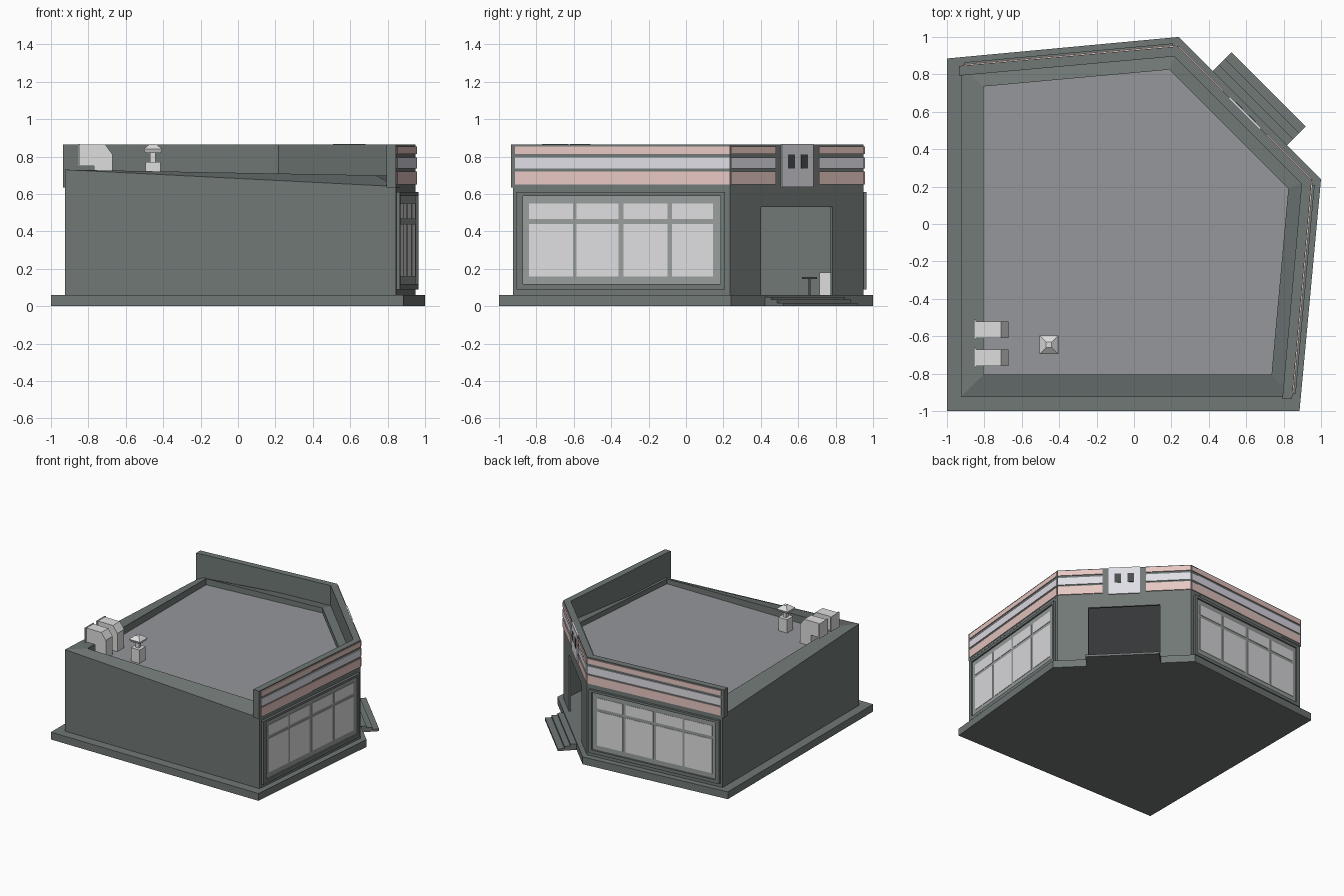
import bpy, bmesh
from mathutils import Vector

if "Cube" in bpy.data.objects:
    bpy.data.objects.remove(bpy.data.objects["Cube"])


def mat(name, r, g, b):
    m = bpy.data.materials.new(name)
    lin = lambda c: ((c / 255 + 0.055) / 1.055) ** 2.4
    m.diffuse_color = (lin(r), lin(g), lin(b), 1)
    m.use_nodes = True
    m.node_tree.nodes["Principled BSDF"].inputs["Base Color"].default_value = m.diffuse_color
    return m


WALL = mat("wall_grey_green", 112, 120, 118)
ROOF = mat("roof_grey", 149, 151, 156)
TRIM = mat("window_trim_grey", 152, 158, 157)
GLASS = mat("pale_glass", 222, 222, 224)
PINK = mat("pink_stripe", 232, 200, 196)
LILAC = mat("lilac_white", 224, 222, 230)
METAL = mat("light_metal", 222, 222, 222)
DARK = mat("dark_grey", 72, 76, 76)


def finish(name, bm, m):
    bmesh.ops.recalc_face_normals(bm, faces=bm.faces)
    me = bpy.data.meshes.new(name)
    bm.to_mesh(me)
    bm.free()
    me.materials.append(m)
    ob = bpy.data.objects.new(name, me)
    bpy.context.collection.objects.link(ob)
    return ob


def loft(bm, loops, cap=True, cyclic=False):
    """Skin a list of equal vertex loops."""
    rows = [[bm.verts.new(p) for p in loop] for loop in loops]
    n = len(rows[0])
    pairs = list(zip(rows, rows[1:])) + ([(rows[-1], rows[0])] if cyclic else [])
    for a, b in pairs:
        for i in range(n):
            j = (i + 1) % n
            bm.faces.new((a[i], a[j], b[j], b[i]))
    if cap and not cyclic:
        bm.faces.new(rows[0])
        bm.faces.new(rows[-1])


def at(poly, z):
    zs = z if isinstance(z, list) else [z] * len(poly)
    return [(p[0], p[1], h) for p, h in zip(poly, zs)]


def inset(poly, t):
    """Offset a counter-clockwise outline inward."""
    out, n = [], len(poly)
    for i in range(n):
        p = Vector(poly[i])
        d1 = (p - Vector(poly[i - 1])).normalized()
        d2 = (Vector(poly[(i + 1) % n]) - p).normalized()
        n1, n2 = Vector((-d1.y, d1.x)), Vector((-d2.y, d2.x))
        out.append(p + (n1 + n2) * (t / (1 + n1.dot(n2))))
    return out


# Wall frames: (position along wall, distance out, height) to world
def right(s, d, z):
    return (0.845 + 0.0905 * (s + 0.925) + d, s, z)


def back(s, d, z):
    x, y, z = right(s, d, z)
    return (y, x, z)


def corner(s, d, z):
    k = 0.7071
    return (0.5925 + (d - s) * k, 0.5925 + (d + s) * k, z)


def world(x, y, z):
    return (x, y, z)


def boxes(name, m, items):
    bm = bmesh.new()
    for f, s0, s1, d0, d1, z0, z1 in items:
        rect = [(s0, d0), (s1, d0), (s1, d1), (s0, d1)]
        loft(bm, [[f(s, d, z) for s, d in rect] for z in (z0, z1)])
    return finish(name, bm, m)


# Base slab
BASE = [(-1, -1), (0.885, -1), (1, 0.24), (0.24, 1), (-1, 0.885)]
bm = bmesh.new()
loft(bm, [at(BASE, 0), at(BASE, 0.06)])
finish("base_slab", bm, WALL)

# Hollow walls with a doorway cut in the diagonal corner
W = [(-0.925, -0.925), (0.845, -0.925), (0.95, 0.235), (0.235, 0.95), (-0.925, 0.845)]
I = inset(W, 0.015)
bm = bmesh.new()
loft(bm, [at(W, 0.06), at(W, 0.62), at(I, 0.62), at(I, 0.06)], cyclic=True)
walls = finish("walls", bm, WALL)
cutter = boxes("door_cutter", WALL, [(corner, -0.27, 0.27, -0.08, 0.08, 0.0, 0.53)])
cutter.hide_render = True
mod = walls.modifiers.new("doorway", "BOOLEAN")
mod.operation, mod.solver, mod.object = "DIFFERENCE", "EXACT", cutter
bpy.context.view_layer.update()
cut_mesh = bpy.data.meshes.new_from_object(
    walls.evaluated_get(bpy.context.evaluated_depsgraph_get()))
walls.modifiers.clear()
walls.data = cut_mesh
bpy.data.objects.remove(cutter)

# Roof rim, sloping down towards the two parapet ends
R = inset(W, 0.12)
bm = bmesh.new()
loft(bm, [at(W, 0.62), at(W, [0.73, 0.64, 0.7, 0.7, 0.65]),
          at(R, [0.725, 0.7, 0.7, 0.7, 0.71]), at(R, 0.62)], cyclic=True)
finish("roof_rim", bm, WALL)

# Flat roof
S = inset(W, 0.016)
bm = bmesh.new()
loft(bm, [at(inset(W, 0.119), 0.621), at(inset(W, 0.119), 0.66)])
finish("roof", bm, ROOF)

# High parapet around the three street sides
P = inset(W, 0.052)
bm = bmesh.new()
sections = []
for o, i in [(W[1], P[1]), (W[2], P[2]), (W[3], P[3]), (W[4], P[4])]:
    o, i = Vector(o), Vector(i)
    if o.y < -0.5:
        i = Vector((0.793, -0.935))
        o = Vector((0.845, -0.935))
    elif o.x < -0.5:
        i = Vector((-0.935, 0.793))
        o = Vector((-0.935, 0.845))
    sections.append([(o.x, o.y, 0.635), (o.x, o.y, 0.865), (i.x, i.y, 0.865), (i.x, i.y, 0.635)])
loft(bm, sections)
finish("parapet", bm, WALL)

# Sign stripes on all three sides
spans = [(right, -0.915, 0.232), (back, -0.915, 0.232),
         (corner, -0.5, -0.165), (corner, 0.165, 0.5)]


def stripe(name, m, rows):
    boxes(name, m, [(f, a, b, -0.003, 0.007, z0, z1) for f, a, b in spans for z0, z1 in rows])


stripe("pink_stripes", PINK, [(0.65, 0.72), (0.815, 0.855)])
stripe("lilac_stripe", LILAC, [(0.735, 0.795)])

# Centre sign plate with two dark openings
boxes("sign_plate", LILAC, [(corner, -0.118, 0.118, -0.003, 0.007, 0.637, 0.866)])
boxes("sign_openings", DARK, [(corner, a, a + 0.05, 0, 0.01, 0.735, 0.81) for a in (-0.075, 0.025)])

# Shop windows on the right and back walls
frame, trim, glass = [], [], []
cols = [(-0.84, -0.605), (-0.585, -0.36), (-0.335, -0.1), (-0.075, 0.145)]
for f in (right, back):
    for a, b, z0, z1 in [(-0.905, -0.872, 0.09, 0.61), (0.185, 0.208, 0.09, 0.61),
                         (-0.872, 0.185, 0.09, 0.118), (-0.872, 0.185, 0.59, 0.61)]:
        frame.append((f, a, b, -0.003, 0.018, z0, z1))
    trim.append((f, -0.872, 0.185, -0.003, 0.005, 0.118, 0.59))
    for a, b in cols:
        glass += [(f, a, b, 0, 0.008, 0.16, 0.44), (f, a, b, 0, 0.008, 0.465, 0.55)]
boxes("window_frames", WALL, frame)
boxes("window_trim", TRIM, trim)
boxes("window_glass", GLASS, glass)

# Entrance steps
boxes("entrance_steps", WALL, [(corner, -0.28, 0.28, 0.03, d, 0, z)
                               for d, z in [(0.085, 0.05), (0.13, 0.035), (0.18, 0.018)]])

# Rooftop duct units with back plates
profile = [(-0.845, 0.865), (-0.71, 0.865), (-0.67, 0.81), (-0.67, 0.65),
           (-0.77, 0.65), (-0.77, 0.75), (-0.845, 0.75)]
bm = bmesh.new()
for y in (-0.565, -0.715):
    loft(bm, [[(x, y + d, z) for x, z in profile] for d in (-0.045, 0.045)])
finish("roof_ducts", bm, METAL)
boxes("duct_plates", METAL, [(world, -0.855, -0.845, y - 0.055, y + 0.055, 0.745, 0.868)
                             for y in (-0.565, -0.715)])

# Roof vent with a tapered cap
bm = bmesh.new()


def square(h, z):
    return [(-0.455 + a * h, -0.645 + b * h, z) for a, b in ((-1, -1), (1, -1), (1, 1), (-1, 1))]


loft(bm, [square(0.04, 0.65), square(0.04, 0.77)])
loft(bm, [square(0.015, 0.77), square(0.015, 0.825)])
loft(bm, [square(0.042, 0.82), square(0.05, 0.84), square(0.015, 0.868)])
finish("roof_vent", bm, METAL)

# Furniture inside the doorway
boxes("counter", METAL, [(world, 0.15, 0.25, 0.715, 0.78, 0.06, 0.18)])
boxes("table", DARK, [(world, 0.16, 0.24, 0.62, 0.7, 0.145, 0.155),
                      (world, 0.195, 0.205, 0.655, 0.665, 0.06, 0.145)])
